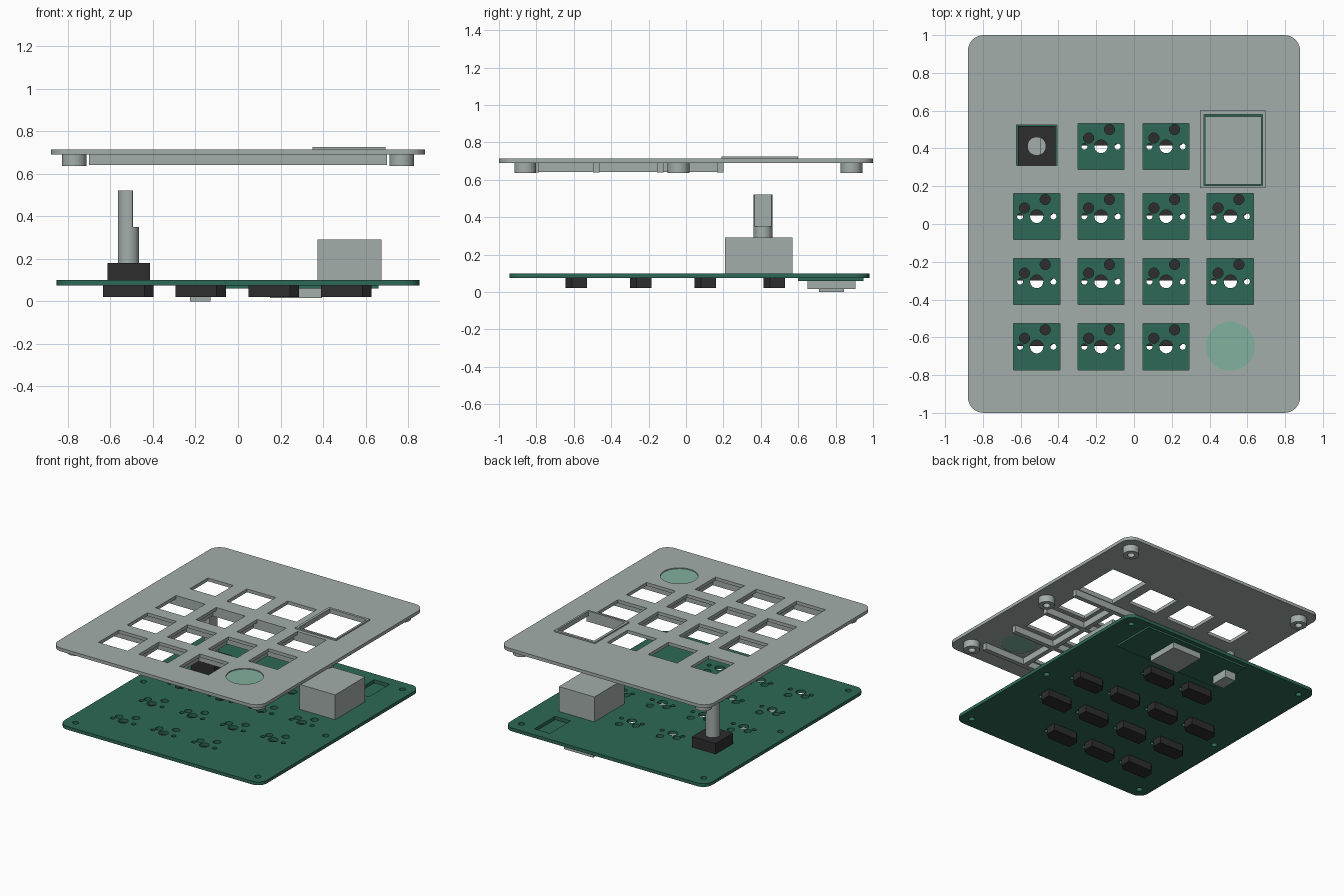
import bpy, bmesh
from math import sin, cos, pi

cube = bpy.data.objects.get("Cube")
if cube:
    bpy.data.objects.remove(cube, do_unlink=True)


def material(name, rgb):
    lin = [((c / 255 + 0.055) / 1.055) ** 2.4 for c in rgb] + [1]
    m = bpy.data.materials.new(name)
    m.use_nodes = True
    m.diffuse_color = lin
    m.node_tree.nodes["Principled BSDF"].inputs["Base Color"].default_value = lin
    return m


GREY = material("grey plastic", (163, 174, 170))
GREEN = material("board green", (45, 105, 86))
MINT = material("mint green", (129, 177, 159))
BLACK = material("black plastic", (45, 45, 47))


# Outline helpers
def circle(x, y, r, n=24):
    return [(x + r * cos(2 * pi * i / n), y + r * sin(2 * pi * i / n)) for i in range(n)]


def rect(x0, x1, y0, y1):
    return [(x0, y0), (x1, y0), (x1, y1), (x0, y1)]


def square(x, y, h):
    return rect(x - h, x + h, y - h, y + h)


def rounded(x0, x1, y0, y1, r, n=8):
    pts = []
    corners = [(x1 - r, y1 - r), (x0 + r, y1 - r), (x0 + r, y0 + r), (x1 - r, y0 + r)]
    for q, (cx, cy) in enumerate(corners):
        for i in range(n + 1):
            a = pi / 2 * (q + i / n)
            pts.append((cx + r * cos(a), cy + r * sin(a)))
    return pts


def slab(name, loops, z0, z1, mat):
    """Extrude an outline (first loop) with holes (other loops) from z0 to z1."""
    cu = bpy.data.curves.new(name, "CURVE")
    cu.dimensions = "2D"
    cu.fill_mode = "BOTH"
    cu.extrude = (z1 - z0) / 2
    for loop in loops:
        s = cu.splines.new("POLY")
        s.points.add(len(loop) - 1)
        for p, (x, y) in zip(s.points, loop):
            p.co = (x, y, 0, 1)
        s.use_cyclic_u = True
    tmp = bpy.data.objects.new(name, cu)
    bpy.context.scene.collection.objects.link(tmp)
    deps = bpy.context.evaluated_depsgraph_get()
    me = bpy.data.meshes.new_from_object(tmp.evaluated_get(deps))
    bpy.data.objects.remove(tmp, do_unlink=True)
    bm = bmesh.new()
    bm.from_mesh(me)
    bmesh.ops.remove_doubles(bm, verts=bm.verts, dist=1e-5)
    bmesh.ops.translate(bm, verts=bm.verts, vec=(0, 0, (z0 + z1) / 2))
    bmesh.ops.recalc_face_normals(bm, faces=bm.faces)
    for f in bm.faces:
        f.smooth = False
    bm.to_mesh(me)
    bm.free()
    me.materials.clear()
    me.materials.append(mat)
    ob = bpy.data.objects.new(name, me)
    bpy.context.scene.collection.objects.link(ob)
    return ob


# Layout of the keys and the screws
cols = [-0.515, -0.175, 0.17, 0.51]
rows = [0.41, 0.04, -0.305, -0.65]
special = [(0, 0), (3, 0), (3, 3)]  # knob, display, badge
keys = [(x, y) for i, x in enumerate(cols) for j, y in enumerate(rows)
        if (i, j) not in special]
screws = [(x, y) for x in (-0.77, 0.77) for y in (-0.86, -0.04, 0.885)]
badge = (0.51, -0.647)

# Top plate with key, knob, display and badge openings
slab("top_plate",
     [rounded(-0.88, 0.88, -1, 1, 0.085)]
     + [square(x, y, 0.1225) for x, y in keys]
     + [square(-0.515, 0.417, 0.1075), rect(0.37, 0.68, 0.205, 0.58), circle(*badge, 0.13, 48)],
     0.69, 0.715, GREY)
slab("badge_disc", [circle(*badge, 0.13, 48)], 0.692, 0.708, MINT)
slab("display_frame", [rect(0.35, 0.695, 0.19, 0.6), rect(0.37, 0.68, 0.205, 0.58)],
     0.715, 0.725, GREY)

# Stiffening ribs and screw posts under the plate
for y in (0.182, -0.1375, -0.48, -0.803):
    slab("cross_rib", [rect(-0.7, 0.7, y - 0.0175, y + 0.0175)], 0.64, 0.69, GREY)
for x in (-0.345, 0, 0.34):
    slab("long_rib", [rect(x - 0.0175, x + 0.0175, -0.81, 0.19)], 0.641, 0.69, GREY)
for x, y in screws:
    slab("screw_post", [circle(x, y, 0.058, 32), circle(x, y, 0.026)], 0.636, 0.69, GREY)

# Circuit board with switch holes, screw holes and an antenna cut-out
holes = [circle(x, y, 0.022) for x, y in screws]
for x, y in keys:
    for dx, dy, r in ((0, 0, 0.035), (-0.088, 0, 0.016), (0.088, 0, 0.016),
                      (-0.065, 0.045, 0.027), (0.045, 0.09, 0.027)):
        holes.append(circle(x + dx, y + dy, r))
slab("circuit_board",
     [rounded(-0.855, 0.855, -0.945, 0.98, 0.075)] + holes + [rect(0.52, 0.65, 0.65, 0.9)],
     0.075, 0.1, GREEN)

# Switch sockets under the board, with clipped corners
for x, y in keys:
    outline = [(-0.12, 0.005), (0.075, 0.005), (0.118, 0.04), (0.118, 0.12),
               (-0.085, 0.12), (-0.12, 0.085)]
    slab("switch_socket", [[(x + a, y + b) for a, b in outline]], 0.02, 0.075, BLACK)

# Controller module under the board
slab("controller_board", [rect(-0.23, 0.66, 0.6, 0.95)], 0.06, 0.075, GREEN)
slab("radio_shield", [rect(0.15, 0.395, 0.65, 0.905)], 0.015, 0.06, GREY)
slab("cable_port", [rect(-0.225, -0.13, 0.71, 0.845)], 0, 0.06, GREY)

# Display block and rotary knob
slab("display_block", [rect(0.375, 0.675, 0.208, 0.57)], 0.1, 0.29, GREY)
slab("knob_base", [rect(-0.615, -0.415, 0.31, 0.52)], 0.1, 0.18, BLACK)
shaft = circle(-0.515, 0.412, 0.05, 32)
slab("knob_shaft", [shaft], 0.18, 0.35, GREY)
slab("knob_shaft_flat", [[(min(x, -0.495), y) for x, y in shaft]], 0.35, 0.52, GREY)
